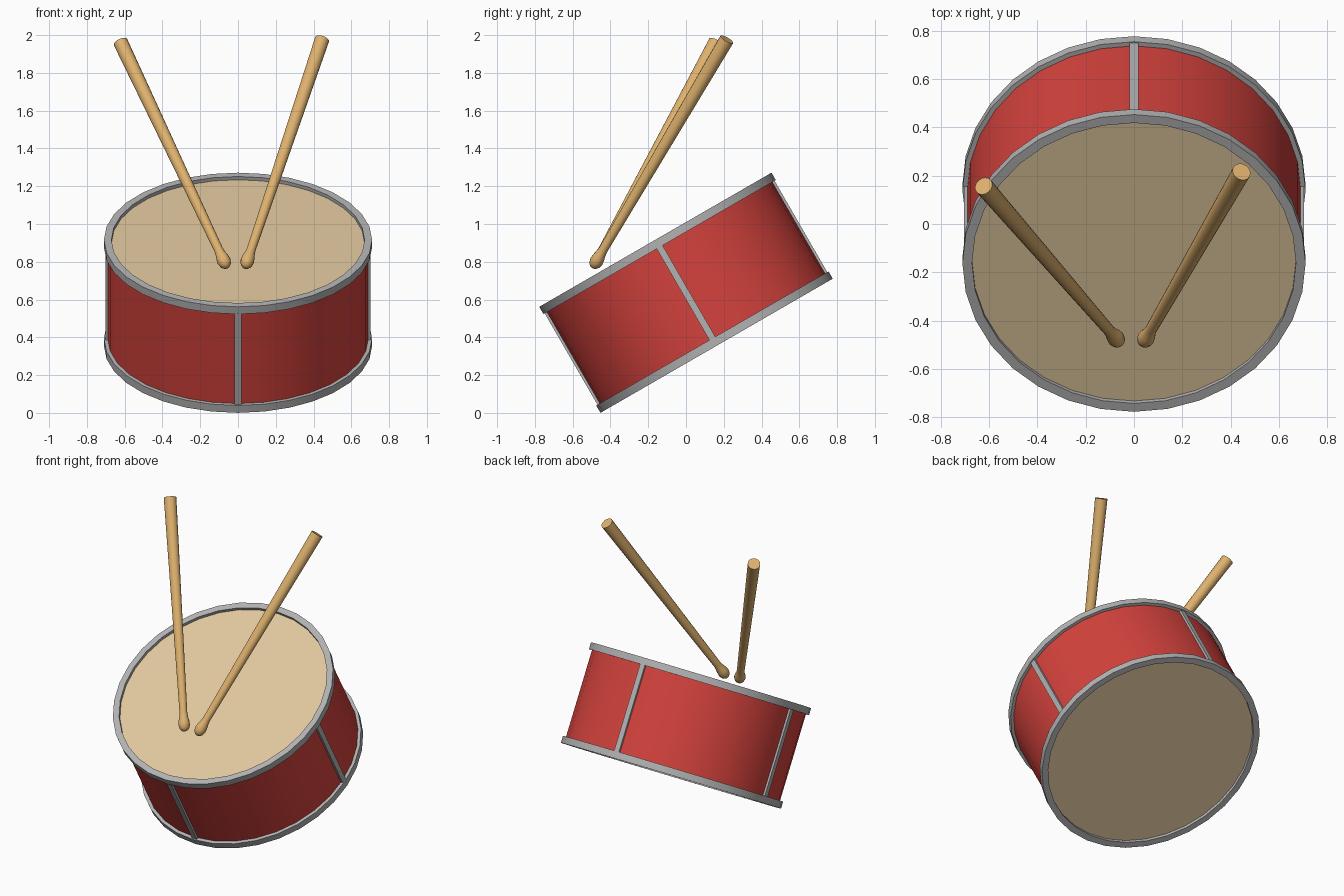
import bpy, bmesh, math
from mathutils import Matrix, Vector

if "Cube" in bpy.data.objects:
    bpy.data.objects.remove(bpy.data.objects["Cube"])


def material(name, rgb):
    m = bpy.data.materials.new(name)
    m.diffuse_color = (*rgb, 1)
    m.use_nodes = True
    m.node_tree.nodes["Principled BSDF"].inputs["Base Color"].default_value = m.diffuse_color
    return m


RED = material("red_shell", (0.66, 0.055, 0.046))
GREY = material("grey_metal", (0.45, 0.45, 0.45))
SKIN = material("pale_skin", (0.75, 0.57, 0.345))
WOOD = material("honey_wood", (0.73, 0.44, 0.155))

# Drum frame: tilted 30 degrees towards the front
R, H, SIDES = 0.71, 0.324, 32
DRUM = Matrix.Translation((0, 0, 0.636)) @ Matrix.Rotation(math.radians(30), 4, 'X')


def finish(bm, name, mat, matrix):
    bmesh.ops.recalc_face_normals(bm, faces=bm.faces)
    me = bpy.data.meshes.new(name)
    bm.to_mesh(me)
    bm.free()
    me.materials.append(mat)
    ob = bpy.data.objects.new(name, me)
    ob.matrix_world = matrix
    bpy.context.collection.objects.link(ob)
    bpy.ops.object.select_all(action='DESELECT')
    ob.select_set(True)
    bpy.context.view_layer.objects.active = ob
    bpy.ops.object.shade_smooth_by_angle(angle=math.radians(35))
    return ob


def lathe(name, profile, mat, matrix, sides=SIDES, closed=False):
    """Revolve (radius, height) points about the local z axis."""
    bm = bmesh.new()
    rings = []
    for r, z in profile:
        if r == 0:
            rings.append([bm.verts.new((0, 0, z))] * sides)
        else:
            rings.append([bm.verts.new((r * math.cos(a), r * math.sin(a), z))
                          for a in (math.tau * i / sides for i in range(sides))])
    pairs = list(zip(rings, rings[1:]))
    if closed:
        pairs.append((rings[-1], rings[0]))
    for lo, hi in pairs:
        for i in range(sides):
            j = (i + 1) % sides
            bm.faces.new(list(dict.fromkeys((lo[i], lo[j], hi[j], hi[i]))))
    return finish(bm, name, mat, matrix)


# Shell
lathe("shell", [(0.69, -H + 0.03), (0.69, H - 0.03)], RED, DRUM)

# Hoops and recessed heads at both ends
for s, end in ((1, "top"), (-1, "bottom")):
    lathe(end + "_hoop", [(0.67, s * H), (R, s * H), (R, s * (H - 0.045)), (0.67, s * (H - 0.045))],
          GREY, DRUM, closed=True)
    lathe(end + "_head", [(0, s * (H - 0.02)), (0.675, s * (H - 0.02)),
                          (0.675, s * (H - 0.035)), (0, s * (H - 0.035))], SKIN, DRUM)

# Four tension rods
for k, side in enumerate(("right", "back", "left", "front")):
    bm = bmesh.new()
    bmesh.ops.create_cube(bm, size=1)
    bmesh.ops.scale(bm, vec=(0.025, 0.036, 2 * H - 0.06), verts=bm.verts)
    bmesh.ops.translate(bm, vec=(0.69, 0, 0), verts=bm.verts)
    finish(bm, side + "_rod", GREY, DRUM @ Matrix.Rotation(k * math.pi / 2, 4, 'Z'))

# Drumsticks: oval tip, narrow neck, shaft widening to a flat end
for name, tip, end in (("left_stick", (-0.074, -0.474, 0.803), (-0.622, 0.157, 1.963)),
                       ("right_stick", (0.049, -0.474, 0.803), (0.445, 0.216, 1.977))):
    tip, end = Vector(tip), Vector(end)
    axis = end - tip
    prof = [(0, -0.044), (0.017, -0.039), (0.03, -0.024), (0.036, 0), (0.033, 0.024),
            (0.027, 0.05), (0.024, 0.075), (0.039, axis.length), (0, axis.length)]
    lathe(name, prof, WOOD,
          Matrix.Translation(tip) @ axis.to_track_quat('Z', 'Y').to_matrix().to_4x4(), sides=16)
